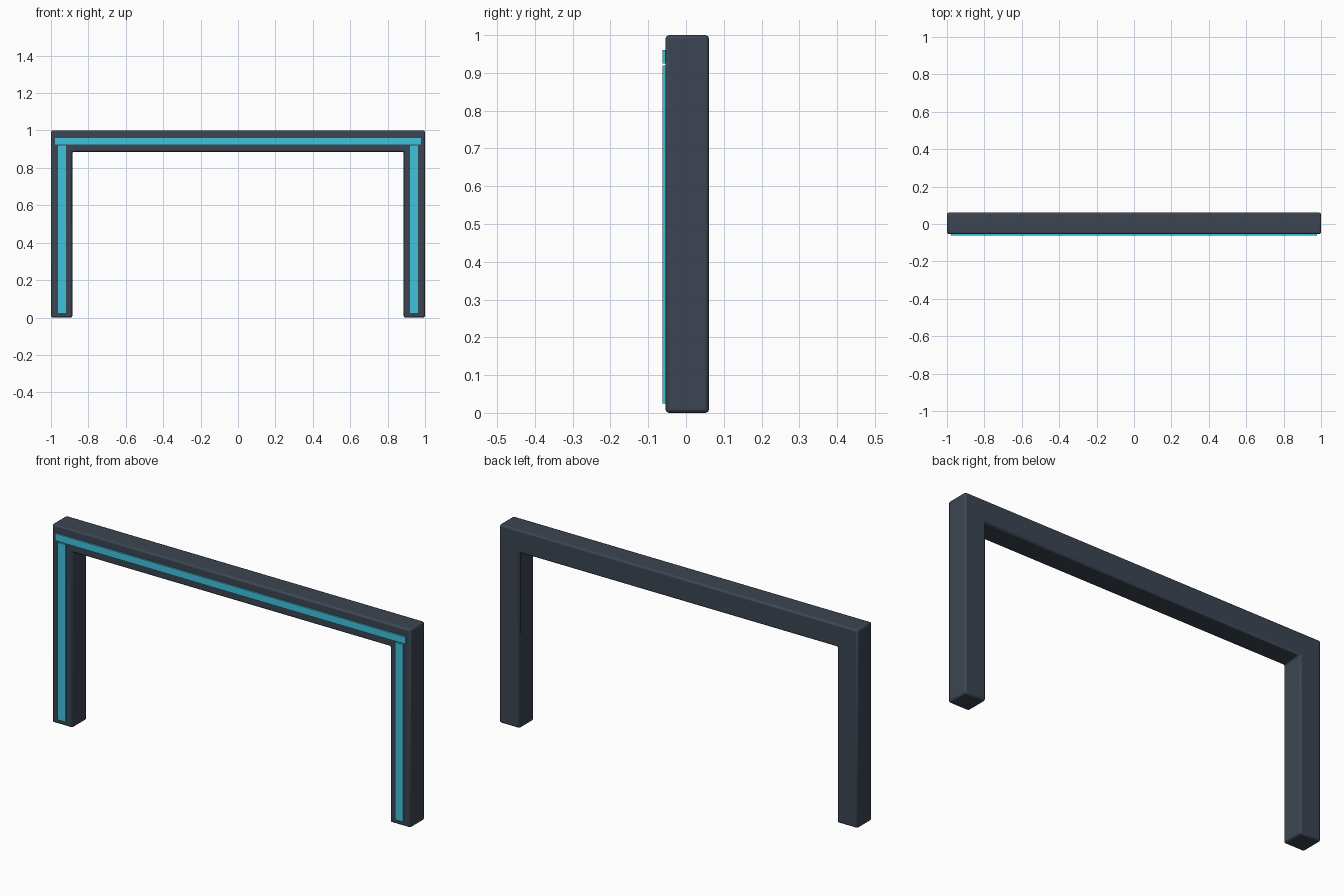
import bpy, bmesh

if "Cube" in bpy.data.objects:
    bpy.data.objects.remove(bpy.data.objects["Cube"])


def material(name, color):
    m = bpy.data.materials.new(name)
    m.diffuse_color = color
    m.use_nodes = True
    m.node_tree.nodes["Principled BSDF"].inputs["Base Color"].default_value = m.diffuse_color
    return m


def finish(name, bm, mat, bevel, segments):
    bmesh.ops.recalc_face_normals(bm, faces=bm.faces)
    me = bpy.data.meshes.new(name)
    bm.to_mesh(me)
    bm.free()
    me.materials.append(mat)
    ob = bpy.data.objects.new(name, me)
    bpy.context.collection.objects.link(ob)
    if bevel:
        b = ob.modifiers.new("bevel", 'BEVEL')
        b.width, b.segments = bevel, segments
        b.limit_method = 'ANGLE'
    return ob


def extrude_profile(name, pts, y0, y1, mat, bevel=0, segments=1):
    """Extrude an x-z outline from y0 to y1."""
    bm = bmesh.new()
    face = bm.faces.new([bm.verts.new((x, y0, z)) for x, z in pts])
    ext = bmesh.ops.extrude_face_region(bm, geom=[face])["geom"]
    verts = [g for g in ext if isinstance(g, bmesh.types.BMVert)]
    bmesh.ops.translate(bm, verts=verts, vec=(0, y1 - y0, 0))
    return finish(name, bm, mat, bevel, segments)


def rect(x0, x1, z0, z1):
    return [(x0, z0), (x1, z0), (x1, z1), (x0, z1)]


dark = material("dark_slate", (0.045, 0.06, 0.085, 1))
cyan = material("cyan_glow", (0.05, 0.55, 0.72, 1))

# Gate frame: two legs and the top beam as one outline
IN = 0.886
frame = extrude_profile("gate_frame", [
    (-1, 0), (-IN, 0), (-IN, IN), (IN, IN), (IN, 0), (1, 0), (1, 1), (-1, 1)],
    -0.054, 0.061, dark, 0.009, 2)
bpy.context.view_layer.objects.active = frame
frame.select_set(True)
bpy.ops.object.shade_smooth_by_angle()

# Light strips on the front face
extrude_profile("top_light_strip", rect(-0.978, 0.978, 0.925, 0.961), -0.062, -0.05, cyan)
for side, x0, x1 in (("left", -0.963, -0.92), ("right", 0.92, 0.963)):
    extrude_profile(side + "_light_strip", rect(x0, x1, 0.025, 0.92), -0.062, -0.05, cyan)
